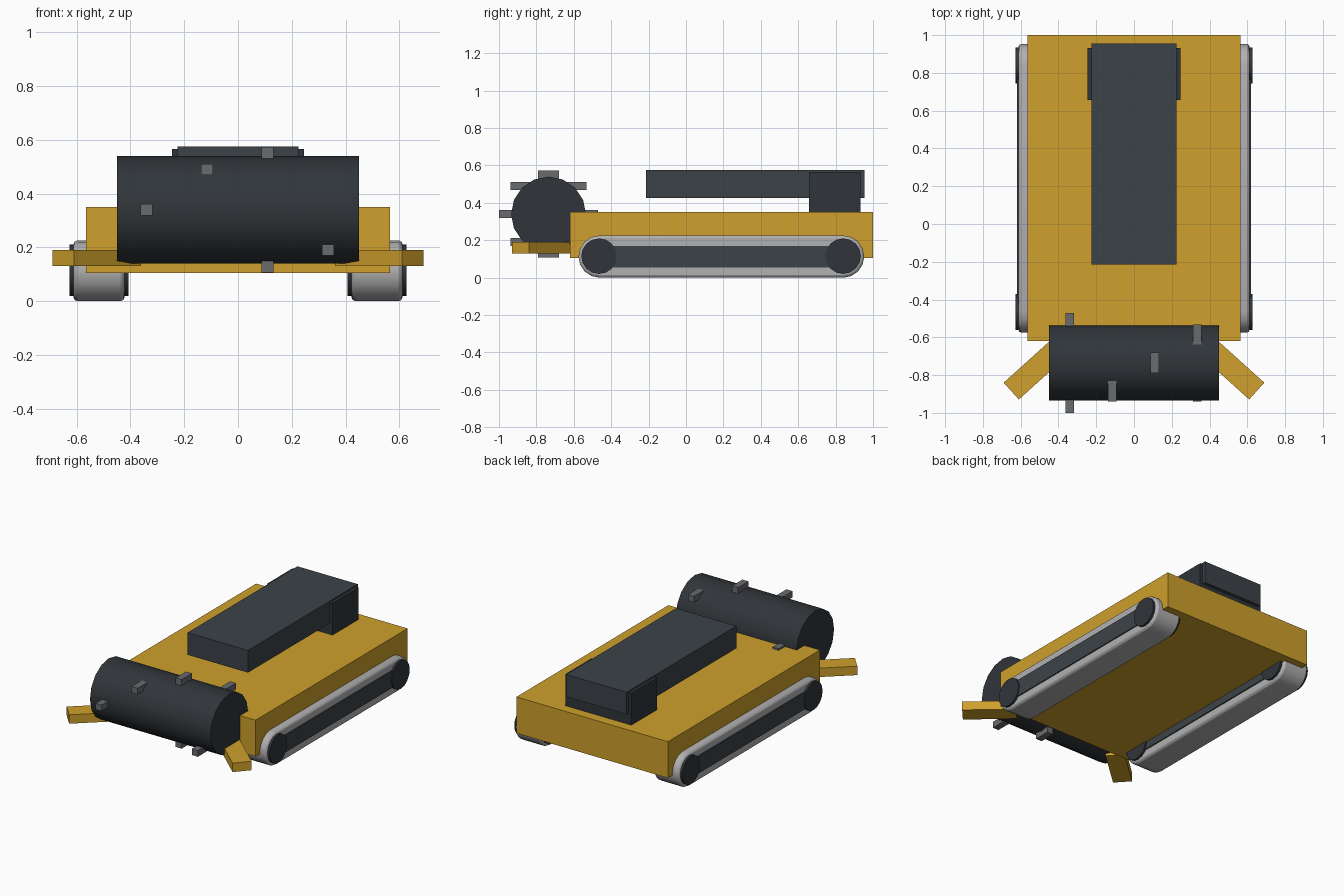
import bpy, bmesh
from math import sin, cos, pi, radians

if "Cube" in bpy.data.objects:
    bpy.data.objects.remove(bpy.data.objects["Cube"])


def material(name, color):
    m = bpy.data.materials.new(name)
    m.diffuse_color = (*color, 1)
    m.use_nodes = True
    m.node_tree.nodes["Principled BSDF"].inputs["Base Color"].default_value = m.diffuse_color
    return m


YELLOW = material("yellow_paint", (0.62, 0.35, 0.025))
DARK = material("dark_steel", (0.03, 0.036, 0.042))
SLATE = material("slate_steel", (0.045, 0.055, 0.065))
GREY = material("tooth_grey", (0.14, 0.145, 0.155))
TRACK = material("track_grey", (0.45, 0.44, 0.44))


def box(name, center, size, mat, turn=0):
    bpy.ops.mesh.primitive_cube_add(size=1, location=center, rotation=(0, 0, turn))
    ob = bpy.context.object
    ob.name, ob.scale = name, size
    ob.data.materials.append(mat)
    return ob


def roller(name, center, radius, length, sides, mat):
    bpy.ops.mesh.primitive_cylinder_add(vertices=sides, radius=radius, depth=length,
                                        location=center, rotation=(0, pi / 2, 0))
    ob = bpy.context.object
    ob.name = name
    ob.data.materials.append(mat)
    bpy.ops.object.shade_smooth_by_angle(angle=radians(30))
    return ob


def track(name, x, width, y0, y1, r):
    # stadium profile pushed out along x
    pts = [(y1 + r * sin(a), r - r * cos(a)) for a in (i * pi / 8 for i in range(9))]
    pts += [(y0 - r * sin(a), r + r * cos(a)) for a in (i * pi / 8 for i in range(9))]
    bm = bmesh.new()
    face = bm.faces.new([bm.verts.new((x - width / 2, y, z)) for y, z in pts])
    ext = bmesh.ops.extrude_face_region(bm, geom=[face])
    bmesh.ops.translate(bm, vec=(width, 0, 0),
                        verts=[v for v in ext["geom"] if isinstance(v, bmesh.types.BMVert)])
    bmesh.ops.recalc_face_normals(bm, faces=bm.faces)
    me = bpy.data.meshes.new(name)
    bm.to_mesh(me)
    bm.free()
    ob = bpy.data.objects.new(name, me)
    bpy.context.collection.objects.link(ob)
    me.materials.append(TRACK)
    bev = ob.modifiers.new("edge_round", "BEVEL")
    bev.width, bev.segments, bev.angle_limit = 0.015, 2, radians(50)
    bpy.ops.object.select_all(action="DESELECT")
    ob.select_set(True)
    bpy.context.view_layer.objects.active = ob
    bpy.ops.object.shade_smooth_by_angle(angle=radians(30))


# hull, boom and its rear mount
box("hull", (0, 0.19, 0.2275), (1.13, 1.62, 0.245), YELLOW)
box("boom", (0, 0.37, 0.5), (0.45, 1.17, 0.15), SLATE)
box("boom_mount", (0, 0.795, 0.4575), (0.49, 0.275, 0.215), DARK)

# tracks, wheels, side frames and gathering arms on both sides
for side, s in (("left", -1), ("right", 1)):
    track(side + "_track", s * 0.517, 0.19, -0.462, 0.84, 0.113)
    box(side + "_track_frame", (s * 0.517, 0.19, 0.113), (0.205, 1.22, 0.115), SLATE)
    for end, y in (("front", -0.465), ("rear", 0.84)):
        roller(f"{side}_{end}_wheel", (s * 0.517, y, 0.115), 0.095, 0.22, 16, DARK)
    box(side + "_gathering_arm", (s * 0.525, -0.772, 0.16), (0.336, 0.12, 0.06),
        YELLOW, radians(-42) * s)

# cutting drum with a spiral of teeth
DY, DZ = -0.735, 0.34
roller("cutting_drum", (0, DY, DZ), 0.2, 0.9, 16, DARK)
for i in range(8):
    a = i * pi / 4
    box(f"drum_tooth_{i + 1}",
        (-0.34 + 0.225 * (i % 4), DY - 0.21 * cos(a), DZ + 0.212 * sin(a)),
        (0.045, 0.11, 0.042), GREY)
